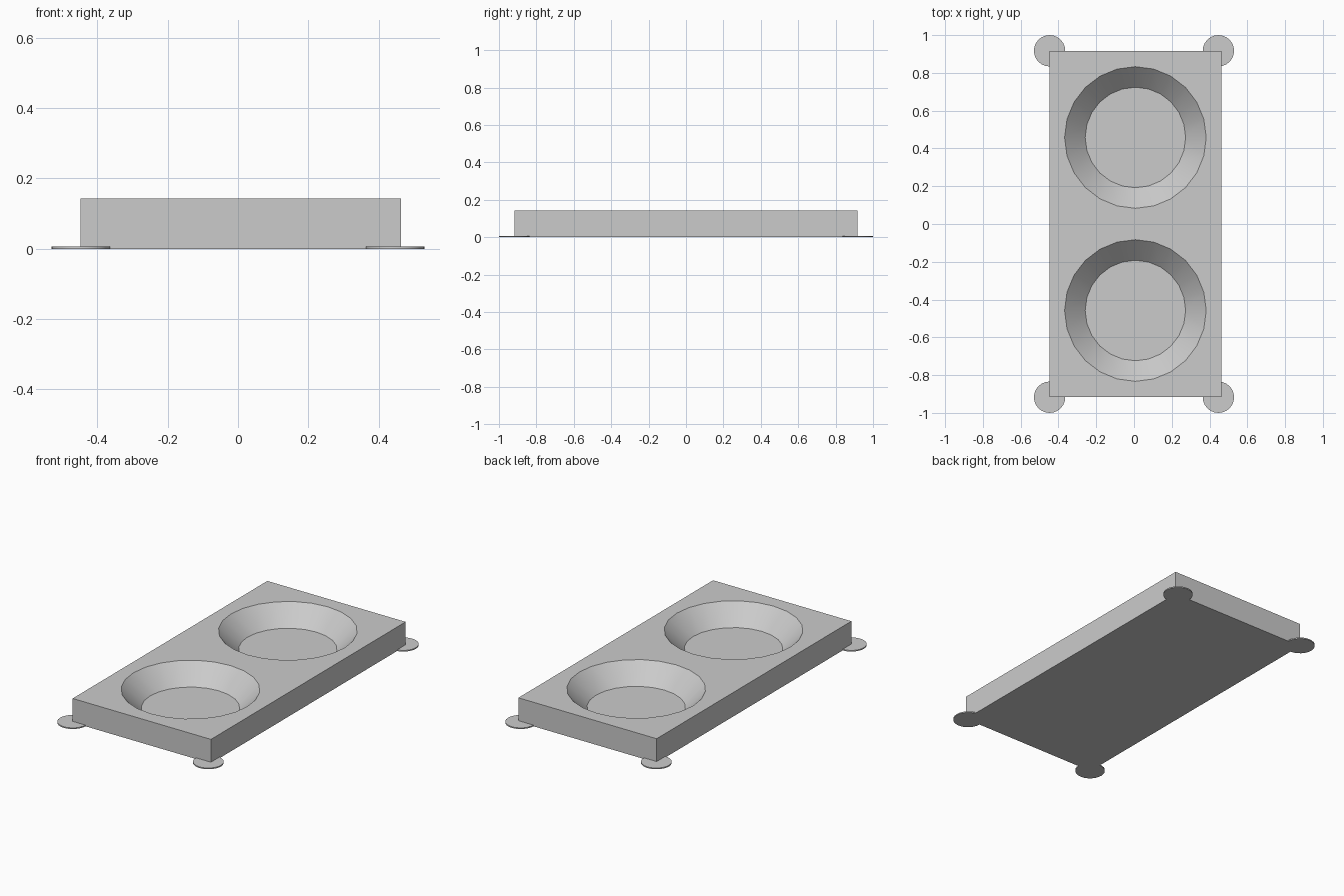
import bpy
import math

if "Cube" in bpy.data.objects:
    bpy.data.objects.remove(bpy.data.objects["Cube"])

W0, W1 = -0.448, 0.463       # tray sides in x
HALF_Y = 0.916
HEIGHT, FLOOR = 0.143, 0.034
MID_X = (W0 + W1) / 2
BOWL_Y, R_TOP, R_BOTTOM = 0.458, 0.375, 0.266
OVER = 0.02                  # cutter overshoot above the tray


def smooth(obj):
    bpy.ops.object.select_all(action='DESELECT')
    obj.select_set(True)
    bpy.context.view_layer.objects.active = obj
    bpy.ops.object.shade_smooth_by_angle(angle=math.radians(30))


# Rectangular tray
bpy.ops.mesh.primitive_cube_add(size=1, location=(MID_X, 0, HEIGHT / 2))
tray = bpy.context.object
tray.name = "tray"
tray.scale = (W1 - W0, 2 * HALF_Y, HEIGHT)
bpy.ops.object.transform_apply(location=True, rotation=False, scale=True)

# Two tapered recesses, cut from the top
depth = HEIGHT - FLOOR
r_over = R_TOP + (R_TOP - R_BOTTOM) * OVER / depth
for side in (-1, 1):
    bpy.ops.mesh.primitive_cone_add(
        vertices=24, radius1=R_BOTTOM, radius2=r_over, depth=depth + OVER,
        location=(MID_X, side * BOWL_Y, FLOOR + (depth + OVER) / 2))
    cutter = bpy.context.object
    cutter.name = "recess_cutter"
    mod = tray.modifiers.new("recess", 'BOOLEAN')
    mod.operation = 'DIFFERENCE'
    mod.solver = 'EXACT'
    mod.object = cutter
    bpy.context.view_layer.objects.active = tray
    bpy.ops.object.modifier_apply(modifier=mod.name)
    bpy.data.objects.remove(cutter, do_unlink=True)
smooth(tray)

# Thin round pads under the corners
for sx in (-1, 1):
    for sy in (-1, 1):
        bpy.ops.mesh.primitive_cylinder_add(
            vertices=24, radius=0.083, depth=0.007,
            location=(sx * 0.447, sy * 0.917, 0.0035))
        pad = bpy.context.object
        pad.name = "corner_pad"
        smooth(pad)
